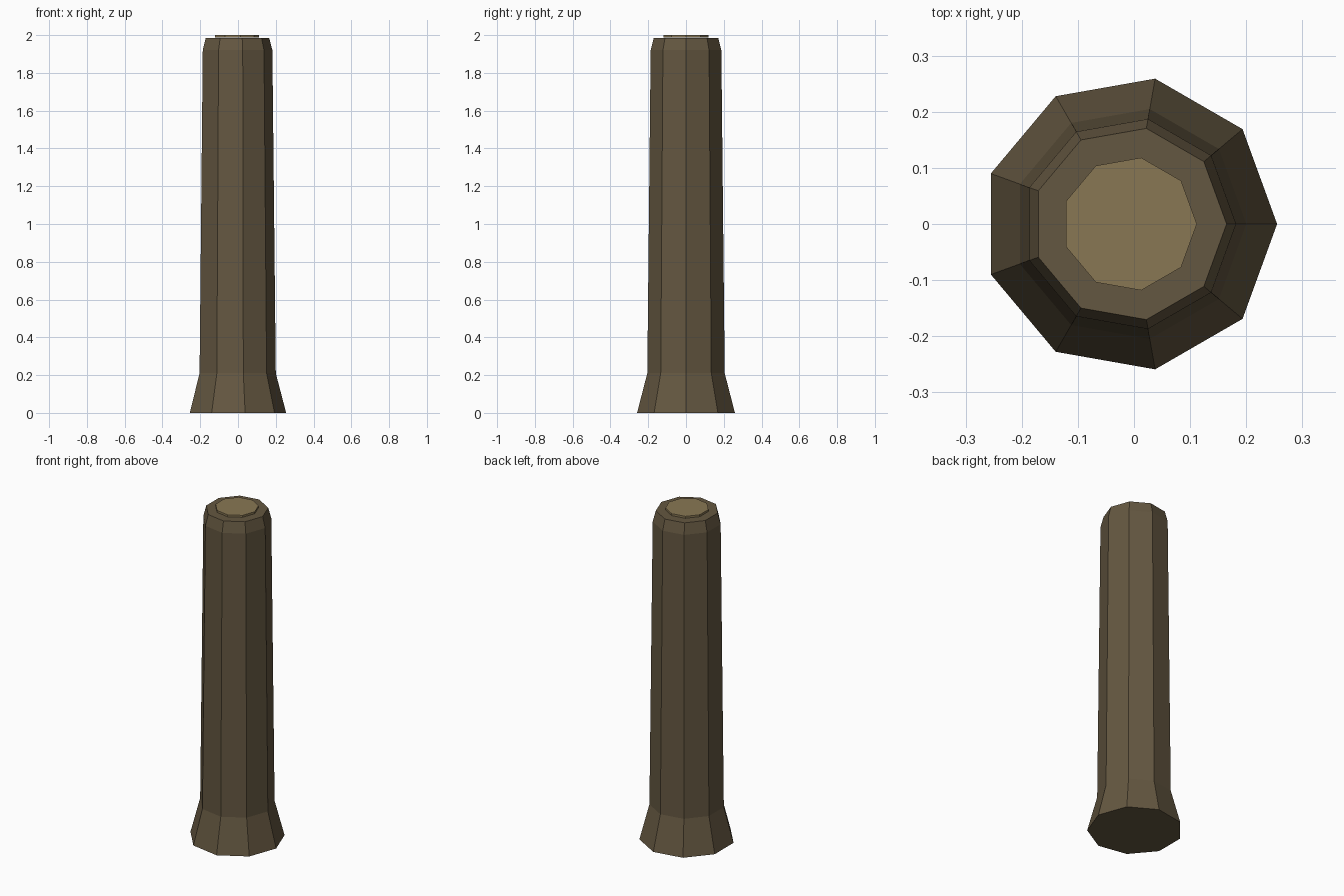
import bpy, bmesh
from math import cos, sin, tau

if "Cube" in bpy.data.objects:
    bpy.data.objects.remove(bpy.data.objects["Cube"])

SIDES = 9
CX = -0.008  # centres the nonagon's bounds on x = 0


def material(name, rgb):
    m = bpy.data.materials.new(name)
    m.diffuse_color = (*rgb, 1)
    m.use_nodes = True
    m.node_tree.nodes["Principled BSDF"].inputs["Base Color"].default_value = m.diffuse_color
    return m


def lathe(name, rings, mat):
    """Closed nine-sided solid through (radius, height) rings."""
    bm = bmesh.new()
    loops = [[bm.verts.new((CX + r * cos(tau * i / SIDES), r * sin(tau * i / SIDES), z))
              for i in range(SIDES)] for r, z in rings]
    for a, b in zip(loops, loops[1:]):
        for i in range(SIDES):
            j = (i + 1) % SIDES
            bm.faces.new((a[i], a[j], b[j], b[i]))
    bm.faces.new(loops[0][::-1])
    bm.faces.new(loops[-1])
    mesh = bpy.data.meshes.new(name)
    bm.to_mesh(mesh)
    bm.free()
    mesh.materials.append(mat)
    ob = bpy.data.objects.new(name, mesh)
    bpy.context.collection.objects.link(ob)


bark = material("bark", (0.127, 0.095, 0.052))
cut_wood = material("cut_wood", (0.25, 0.185, 0.088))

# Post: flared foot, tapering shaft, chamfered top
lathe("post", [(0.263, 0), (0.208, 0.21), (0.19, 1.92), (0.173, 1.985)], bark)

# Pale disc of cut wood on the top
lathe("top_disc", [(0.12, 1.988), (0.12, 2.0)], cut_wood)
